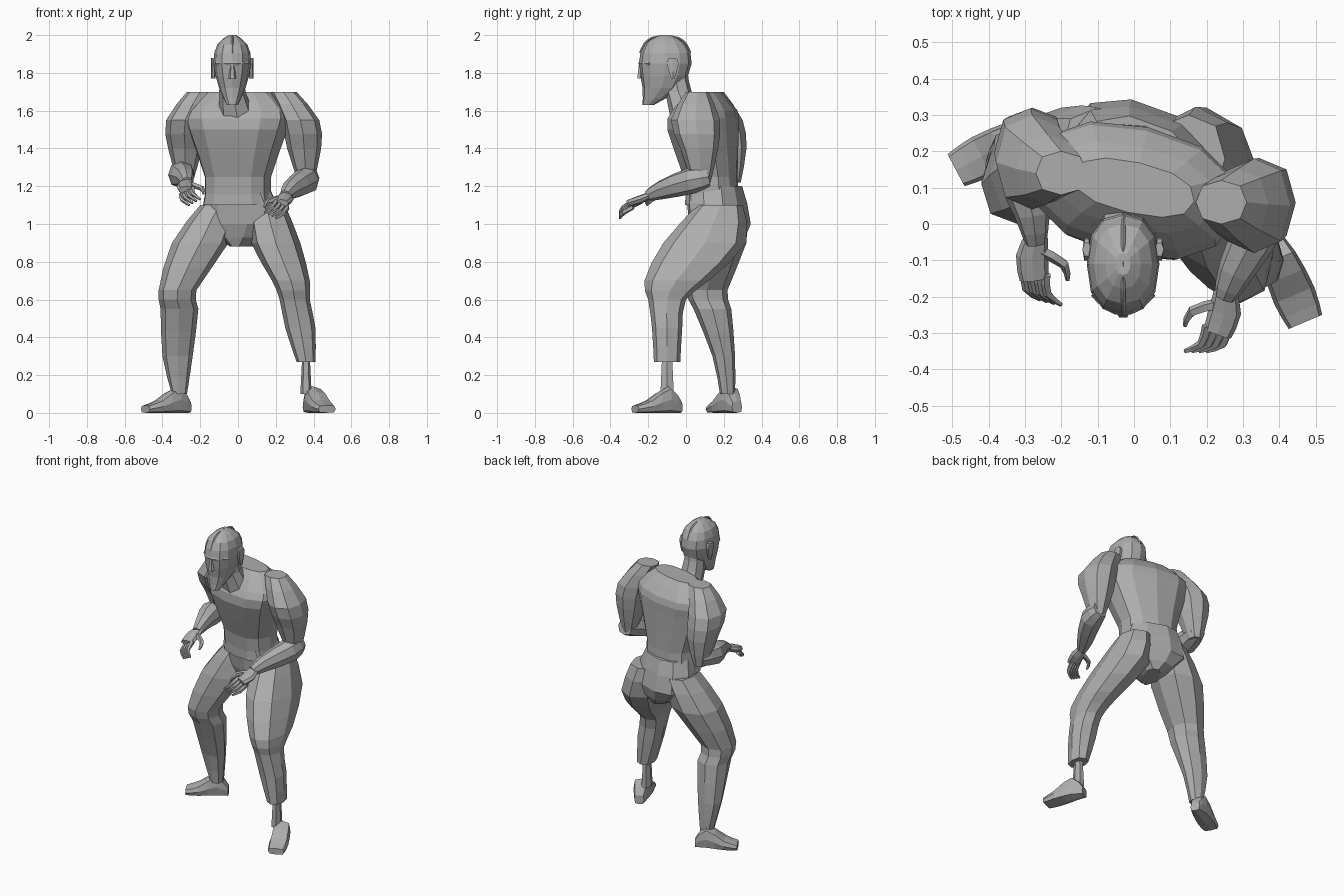
import bpy, bmesh
from math import cos, sin, pi, radians, copysign
from mathutils import Vector, Matrix

cube = bpy.data.objects.get("Cube")
if cube:
    bpy.data.objects.remove(cube, do_unlink=True)

GREY = (.42, .42, .42, 1)
grey = bpy.data.materials.new("plain grey")
grey.use_nodes = True
grey.diffuse_color = GREY
shader = next(n for n in grey.node_tree.nodes if n.type == "BSDF_PRINCIPLED")
shader.inputs["Base Color"].default_value = GREY

RIGHTWARD, BACKWARD, UP = Matrix.Identity(3)


def power(value, exponent):
    return copysign(abs(value) ** exponent, value)


def refine(stations):
    """Add a smooth in-between station in the middle of every gap."""
    rows = [Vector(station) for station in stations]
    last = len(rows) - 1
    result = [rows[0]]
    for i in range(last):
        before, start = rows[max(i - 1, 0)], rows[i]
        end, after = rows[i + 1], rows[min(i + 2, last)]
        result += [(start + end) * 9 / 16 - (before + after) / 16, end]
    return result


def loft(name, stations, sides=8, square=.85, yaw=0, follow=False, frame=None):
    """Skin rings given as (x, y, z, half width, half depth).
    Rings lie flat, keep a fixed frame, or follow the path."""
    bm = bmesh.new()
    stations = refine(stations)
    centres = [station.to_3d() if len(station) == 3 else Vector(station[:3])
               for station in stations]
    turn = Matrix.Rotation(radians(yaw), 3, "Z")
    across, deep = frame or (turn @ RIGHTWARD, turn @ BACKWARD)
    rings = []
    for i, station in enumerate(stations):
        if follow:
            ahead = centres[min(i + 1, len(centres) - 1)] - centres[max(i - 1, 0)]
            ahead.normalize()
            across = ahead.cross(UP).normalized()
            deep = across.cross(ahead)
        ring = []
        for k in range(sides):
            angle = 2 * pi * k / sides
            ring.append(bm.verts.new(
                centres[i]
                + across * station[3] * power(cos(angle), square)
                + deep * station[4] * power(sin(angle), square)))
        rings.append(ring)
    for low, high in zip(rings, rings[1:]):
        for k in range(sides):
            following = (k + 1) % sides
            bm.faces.new((low[k], low[following], high[following], high[k]))
    bm.faces.new(rings[0])
    bm.faces.new(rings[-1])
    bmesh.ops.recalc_face_normals(bm, faces=bm.faces)
    mesh = bpy.data.meshes.new(name)
    bm.to_mesh(mesh)
    bm.free()
    mesh.materials.append(grey)
    part = bpy.data.objects.new(name, mesh)
    bpy.context.collection.objects.link(part)


def tube(name, points, radii, sides=6, flat=1):
    stations = [(*point, radius, radius * flat)
                for point, radius in zip(points, radii)]
    loft(name, stations, sides, follow=True)


# Trunk, turned so that the left shoulder leads
loft("pelvis", [
    (.02, .18, .88, .05, .1), (.02, .18, 1, .22, .15),
    (0, .15, 1.2, .17, .14)], sides=10, yaw=-20)
loft("torso", [
    (0, .14, 1.1, .19, .14), (0, .13, 1.25, .18, .14),
    (0, .09, 1.5, .27, .18), (0, .1, 1.6, .28, .16),
    (0, .1, 1.7, .17, .07)], sides=12, yaw=-13)
loft("neck", [
    (0, .02, 1.55, .1, .1), (-.03, -.04, 1.7, .07, .07),
    (-.03, -.06, 1.8, .06, .07)])

# Head with ridge, nose, brow and ears
HEAD_X, HEAD_Y, HEAD_Z = -.03, -.11, 1.85
loft("head", [(HEAD_X, *row) for row in (
    (-.2, 1.63, .03, .03), (-.13, 1.72, .07, .1), (HEAD_Y, HEAD_Z, .1, .14),
    (HEAD_Y, 1.95, .08, .11), (HEAD_Y, 2, .02, .03))], sides=12)
arc = [pi * step / 8 for step in range(1, 8)]
tube("head_ridge",
     [(HEAD_X, HEAD_Y - .14 * power(cos(t), .7), HEAD_Z + .145 * sin(t))
      for t in arc], [.006 for t in arc], sides=4)
loft("nose", [(HEAD_X, -.24, HEAD_Z - drop, size, size)
              for drop, size in ((.08, .02), (0, .01))], sides=6)
brow = [step * .04 for step in range(-2, 3)]
tube("brow", [(HEAD_X + x, 8 * x * x - .24, HEAD_Z) for x in brow],
     [.012 for x in brow])
for side, mirror in (("left", 1), ("right", -1)):
    loft(side + "_ear", [
        (HEAD_X + mirror * .1, -.07, HEAD_Z + rise, .012, depth)
        for rise, depth in ((-.08, .01), (0, .035), (.03, .02))], sides=6)

# Legs: the left one steps forward and shows a bare ankle
loft("left_leg", [
    (.15, .18, 1.1, .1, .12), (.2, .1, .9, .13, .22),
    (.28, -.05, .7, .1, .17), (.3, -.1, .6, .08, .1),
    (.33, -.1, .45, .08, .08), (.36, -.1, .27, .05, .07)])
loft("left_ankle", [(.36, -.1, .3, .02, .03), (.36, -.1, .1, .03, .04)], sides=6)
loft("right_leg", [
    (-.1, .2, 1.1, .1, .12), (-.2, .17, .9, .15, .15),
    (-.32, .11, .65, .1, .11), (-.31, .14, .55, .1, .1),
    (-.32, .2, .3, .08, .06), (-.31, .22, .1, .04, .04)])


def foot(side, heel, heading):
    """Instep falling to a broad toe, from (distance, half width, height)."""
    start = Vector((*heel, 0))
    ahead = Matrix.Rotation(radians(heading), 3, "Z") @ -BACKWARD
    stations = []
    for distance, width, height in ((0, .03, .06), (.07, .05, .14),
                                    (.18, .06, .07), (.26, .05, .04)):
        centre = start + ahead * distance + UP * height / 2
        stations.append((*centre, width, height / 2))
    loft(side + "_foot", stations, square=.55, frame=(ahead.cross(UP), UP))


foot("left", (.37, -.03), 23)
foot("right", (-.26, .27), -62)


def arm(side, upper_path, forearm_path):
    """Heavy upper arm hanging from the shoulder and a tapering forearm."""
    rows = ((1.7, .07, .06), (1.55, .1, .13), (1.4, .09, .1), (1.22, .04, .05))
    loft(side + "_upper_arm",
         [(*place, *row) for place, row in zip(upper_path, rows)])
    tube(side + "_forearm", forearm_path, (.05, .07, .05, .03), sides=8)


def hand(side, wrist, mirror, yaw):
    """Palm, four curled fingers and a thumb, set out from the wrist."""
    turn = Matrix.Rotation(radians(yaw), 3, "Z")

    def place(x, y, z):
        return Vector(wrist) + turn @ Vector((x * mirror, y, z))

    tube(side + "_palm",
         [place(0, .02, .01), place(0, -.04, -.02), place(-.02, -.1, -.04)],
         (.03, .045, .04), sides=8, flat=.5)
    for i, finger in enumerate(("index", "middle", "ring", "little")):
        spread = i * .02
        path = [place(spread - .05 - .06 * t * t,
                      -.08 - .07 * sin(t * pi / 2),
                      -.03 - .06 * t - spread / 2) for t in (0, .5, 1)]
        tube(f"{side}_{finger}_finger", path, (.013, .012, .006), sides=5)
    tube(side + "_thumb",
         [place(-.02, -.02, -.01), place(-.09, -.04, -.03),
          place(-.11, -.08, -.06)], (.016, .014, .006), sides=5)


# Arms reaching forward, each ending in an open hand
left_wrist, right_wrist = (.25, -.2, 1.15), (-.27, -.05, 1.22)
arm("left", ((.24, .06), (.33, .05), (.35, .07), (.36, .08)),
    ((.37, .12, 1.25), (.36, .03, 1.23), (.28, -.13, 1.18), left_wrist))
arm("right", ((-.2, .14), (-.28, .17), (-.28, .22), (-.28, .24)),
    ((-.28, .27, 1.27), (-.3, .14, 1.26), (-.28, .03, 1.25), right_wrist))
hand("left", left_wrist, 1, 0)
hand("right", right_wrist, -1, -14)
